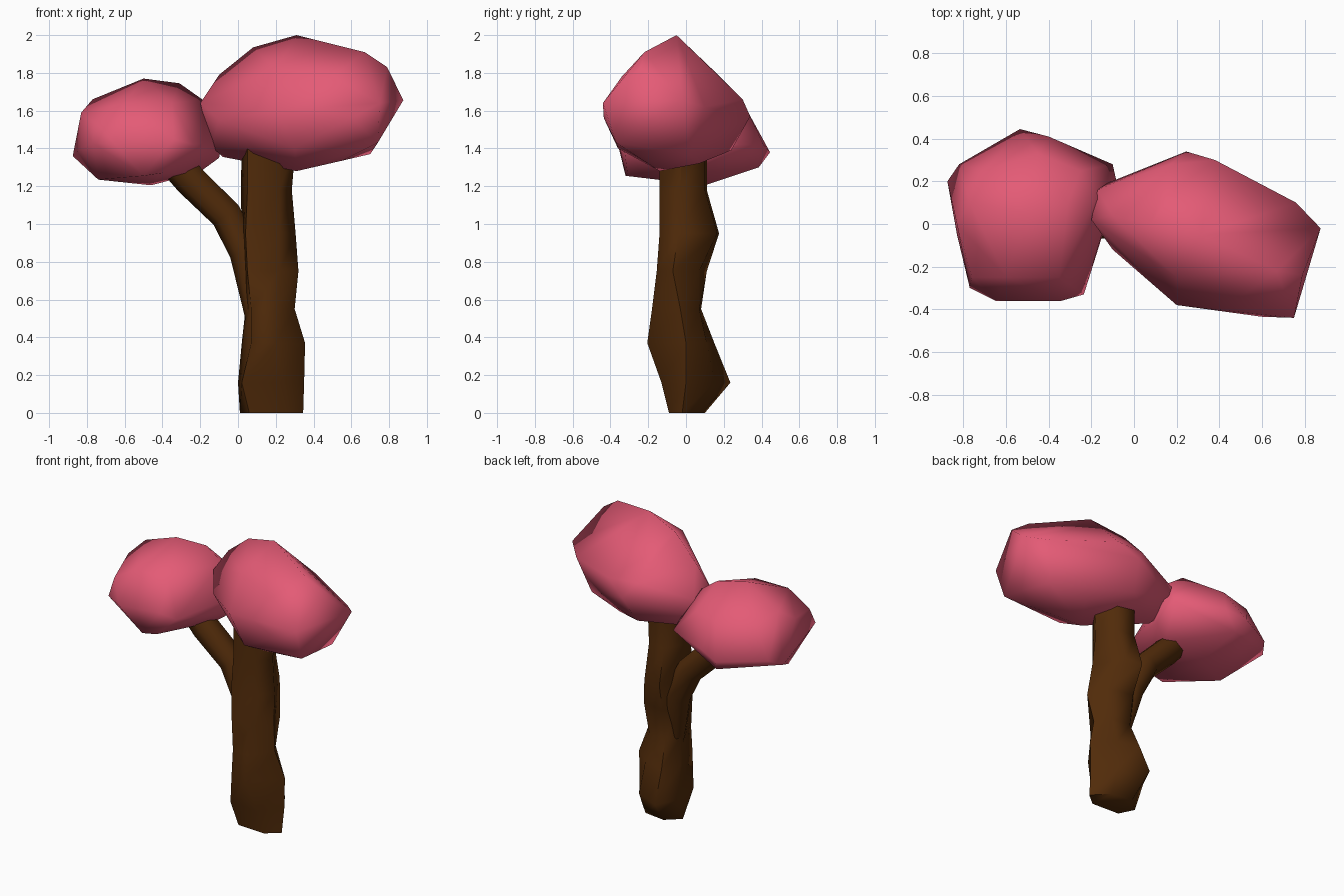
import bpy, bmesh, math
from mathutils import Vector


def material(name, rgb):
    m = bpy.data.materials.new(name)
    m.diffuse_color = (*rgb, 1)
    return m


BROWN = material("bark brown", (0.082, 0.024, 0.003))
PINK = material("blossom pink", (0.775, 0.104, 0.180))


def finish(name, bm, mat, angle):
    bmesh.ops.recalc_face_normals(bm, faces=bm.faces)
    mesh = bpy.data.meshes.new(name)
    bm.to_mesh(mesh)
    bm.free()
    mesh.materials.append(mat)
    ob = bpy.data.objects.new(name, mesh)
    bpy.context.collection.objects.link(ob)
    bpy.ops.object.select_all(action='DESELECT')
    ob.select_set(True)
    bpy.context.view_layer.objects.active = ob
    bpy.ops.object.shade_smooth_by_angle(angle=math.radians(angle))


def loft(name, rings, mat):
    """Skin a list of equal-sized rings and close both ends."""
    bm = bmesh.new()
    loops = [[bm.verts.new(p) for p in r] for r in rings]
    n = len(loops[0])
    for a, b in zip(loops, loops[1:]):
        for i in range(n):
            j = (i + 1) % n
            bm.faces.new((a[i], a[j], b[j], b[i]))
    bm.faces.new(loops[0])
    bm.faces.new(loops[-1])
    finish(name, bm, mat, 65)


def blob(name, points, mat):
    """Faceted foliage clump as the hull of a few points."""
    bm = bmesh.new()
    for p in points:
        bm.verts.new(p)
    bmesh.ops.convex_hull(bm, input=bm.verts)
    loose = [v for v in bm.verts if not v.link_faces]
    bmesh.ops.delete(bm, geom=loose, context='VERTS')
    finish(name, bm, mat, 180)


# Trunk: gnarled six-sided cross-sections by height
sections = {
    0.0: [(0.345, -0.02), (0.25, 0.08), (0.10, 0.10), (0.01, 0.02), (0.06, -0.08), (0.26, -0.09)],
    0.16: [(0.35, 0.0), (0.25, 0.15), (0.07, 0.235), (0.0, 0.09), (0.02, -0.11), (0.24, -0.13)],
    0.37: [(0.355, 0.0), (0.23, 0.11), (0.08, 0.15), (0.02, 0.03), (0.07, -0.17), (0.20, -0.205)],
    0.55: [(0.30, -0.03), (0.23, 0.07), (0.10, 0.08), (0.04, 0.0), (0.07, -0.155), (0.20, -0.18)],
    0.75: [(0.32, -0.07), (0.27, 0.07), (0.10, 0.11), (0.03, 0.03), (0.05, -0.14), (0.22, -0.155)],
    0.95: [(0.305, -0.04), (0.20, 0.165), (0.08, 0.175), (0.02, 0.03), (0.04, -0.13), (0.22, -0.14)],
    1.18: [(0.285, -0.03), (0.21, 0.10), (0.09, 0.11), (0.015, 0.0), (0.05, -0.12), (0.22, -0.14)],
    1.42: [(0.305, -0.02), (0.22, 0.10), (0.09, 0.11), (0.02, 0.0), (0.05, -0.12), (0.22, -0.14)],
}
loft("trunk", [[(x, y, z) for x, y in ring] for z, ring in sections.items()], BROWN)

# Side branch: centre and radius along its path
path = [(0.10, -0.03, 0.50, 0.06), (0.045, 0.02, 0.85, 0.09),
        (-0.06, 0.03, 1.05, 0.088), (-0.25, 0.01, 1.235, 0.09),
        (-0.35, 0.01, 1.35, 0.09)]
pts = [Vector(p[:3]) for p in path]
rings = []
for k, p in enumerate(pts):
    d = (pts[min(k + 1, len(pts) - 1)] - pts[max(k - 1, 0)]).normalized()
    u = d.cross(Vector((0, 1, 0))).normalized()
    v = d.cross(u)
    r = path[k][3]
    rings.append([p + r * (u * math.cos(math.tau * i / 7) + v * math.sin(math.tau * i / 7))
                  for i in range(7)])
loft("branch", rings, BROWN)

# Large foliage clump
blob("large_foliage", [
    (-0.2, 0.02, 1.64), (-0.17, 0.16, 1.6), (-0.1, 0.04, 1.79), (0.08, 0.0, 1.935),
    (0.31, -0.05, 2.0), (0.67, -0.22, 1.91), (0.79, -0.24, 1.83), (0.875, -0.02, 1.655),
    (0.76, 0.10, 1.62), (0.75, -0.44, 1.64), (0.6, -0.435, 1.56), (0.2, -0.38, 1.6),
    (0.74, -0.37, 1.43), (0.70, 0.02, 1.37), (0.31, -0.14, 1.28), (-0.08, 0.05, 1.355),
    (-0.14, 0.05, 1.41), (-0.13, 0.19, 1.5), (0.245, 0.34, 1.57), (0.38, 0.30, 1.66),
    (0.17, 0.28, 1.67), (0.2, 0.24, 1.39), (0.45, 0.07, 1.32), (0.3, -0.36, 1.40),
    (-0.1, -0.12, 1.55), (0.5, -0.34, 1.78), (0.2, -0.25, 1.82), (0.2, 0.17, 1.79),
    (0.55, -0.18, 1.335)], PINK)

# Small foliage clump
blob("small_foliage", [
    (-0.875, 0.2, 1.36), (-0.83, 0.0, 1.59), (-0.77, 0.1, 1.66), (-0.5, 0.05, 1.77),
    (-0.31, 0.1, 1.745), (-0.19, 0.1, 1.66), (-0.08, 0.19, 1.45), (-0.1, 0.28, 1.42),
    (-0.1, 0.1, 1.35), (-0.21, 0.05, 1.27), (-0.46, 0.1, 1.205), (-0.74, -0.05, 1.235),
    (-0.5, -0.32, 1.255), (-0.535, 0.445, 1.38), (-0.4, 0.41, 1.42), (-0.82, 0.28, 1.4),
    (-0.5, 0.385, 1.30), (-0.235, -0.33, 1.42), (-0.34, -0.36, 1.45), (-0.65, -0.36, 1.42),
    (-0.77, -0.3, 1.43), (-0.83, -0.05, 1.4), (-0.4, -0.31, 1.27), (-0.45, 0.33, 1.59),
    (-0.76, -0.25, 1.54), (-0.6, -0.25, 1.64), (-0.35, -0.25, 1.64), (-0.7, 0.25, 1.6),
    (-0.25, 0.25, 1.58)], PINK)
